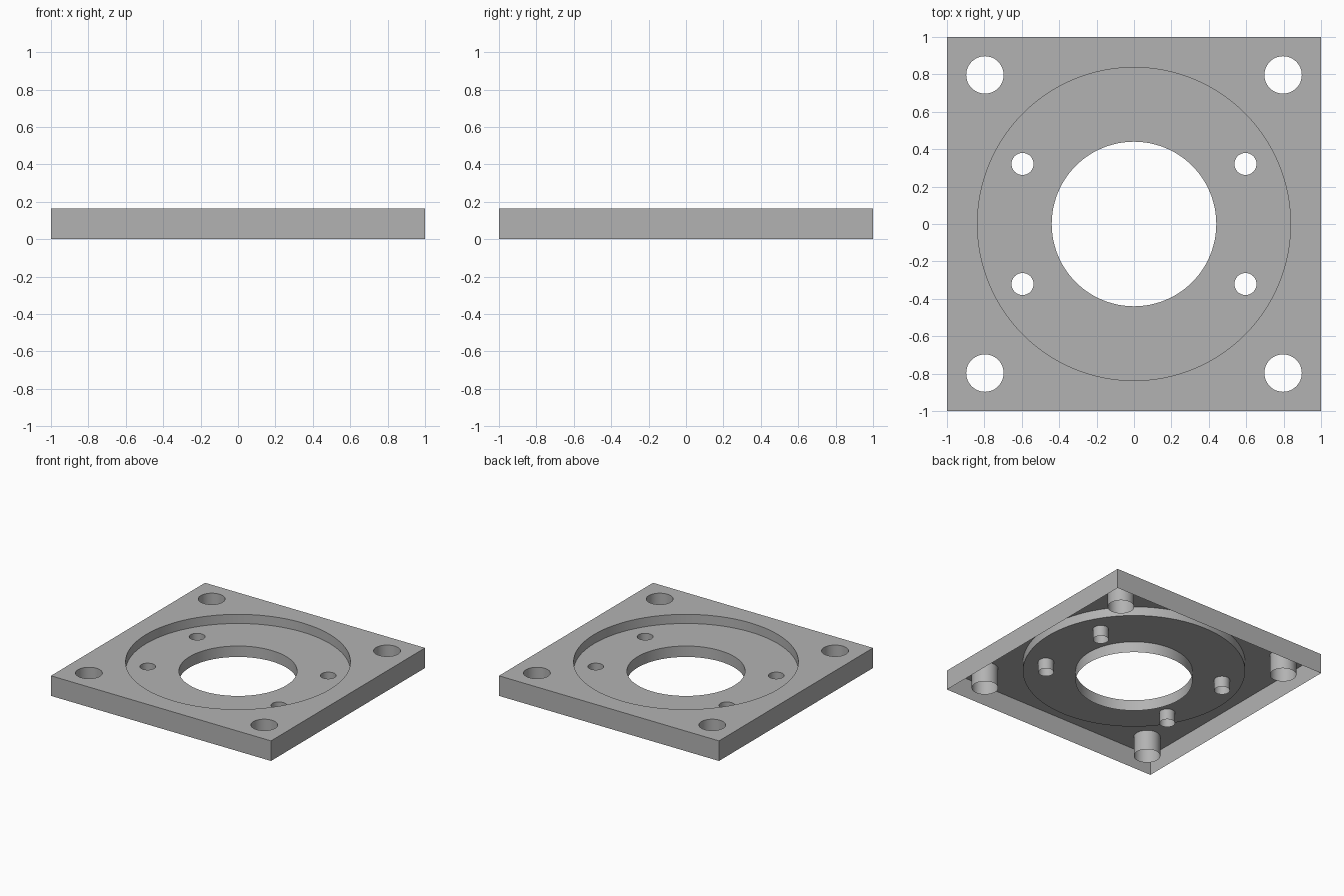
import bpy
import bmesh
import math

default = bpy.data.objects.get("Cube")
if default:
    bpy.data.objects.remove(default, do_unlink=True)

HEIGHT = 0.165
FLOOR = 0.09      # height of the round recess floor
MARGIN = 0.1      # how far cutters overshoot the plate

grey = bpy.data.materials.new("light grey")
grey.use_nodes = True
grey.diffuse_color = (0.45, 0.45, 0.45, 1)
grey.node_tree.nodes["Principled BSDF"].inputs["Base Color"].default_value = (0.45, 0.45, 0.45, 1)

# Square mounting plate
bpy.ops.mesh.primitive_cube_add(size=1, location=(0, 0, HEIGHT / 2))
plate = bpy.context.object
plate.name = "mounting_plate"
plate.scale = (2, 2, HEIGHT)
bpy.ops.object.transform_apply(location=True, rotation=False, scale=True)
plate.data.materials.append(grey)


def cut_round(name, x, y, radius, bottom, sides):
    """Cut a vertical round pocket, open at the top, out of the plate."""
    top = HEIGHT + MARGIN
    bpy.ops.mesh.primitive_cylinder_add(vertices=sides, radius=radius, depth=top - bottom,
                                        location=(x, y, (top + bottom) / 2))
    cutter = bpy.context.object
    cutter.name = name
    cutter.hide_render = True
    cutter.data.materials.append(grey)
    bpy.context.view_layer.objects.active = plate
    cut = plate.modifiers.new(name, 'BOOLEAN')
    cut.operation = 'DIFFERENCE'
    cut.solver = 'EXACT'
    cut.object = cutter
    bpy.ops.object.modifier_apply(modifier=cut.name)
    bpy.data.objects.remove(cutter, do_unlink=True)


# Round recess, centre opening, then corner and inner bolt holes
cut_round("recess", 0, 0, 0.837, FLOOR, 128)
cut_round("centre_opening", 0, 0, 0.44, -MARGIN, 96)
for sx in (-1, 1):
    for sy in (-1, 1):
        cut_round("corner_hole", sx * 0.797, sy * 0.797, 0.1, -MARGIN, 48)
        cut_round("bolt_hole", sx * 0.596, sy * 0.321, 0.059, -MARGIN, 48)

# Hollow underside: drop the base faces, leaving thin walls and hanging tubes
bm = bmesh.new()
bm.from_mesh(plate.data)
base = [f for f in bm.faces if f.normal.z < -0.9]
bmesh.ops.delete(bm, geom=base, context='FACES')
bm.to_mesh(plate.data)
bm.free()

# Smooth the round walls, keep rims sharp
bpy.ops.object.select_all(action='DESELECT')
plate.select_set(True)
bpy.context.view_layer.objects.active = plate
bpy.ops.object.shade_smooth_by_angle(angle=math.radians(30))
